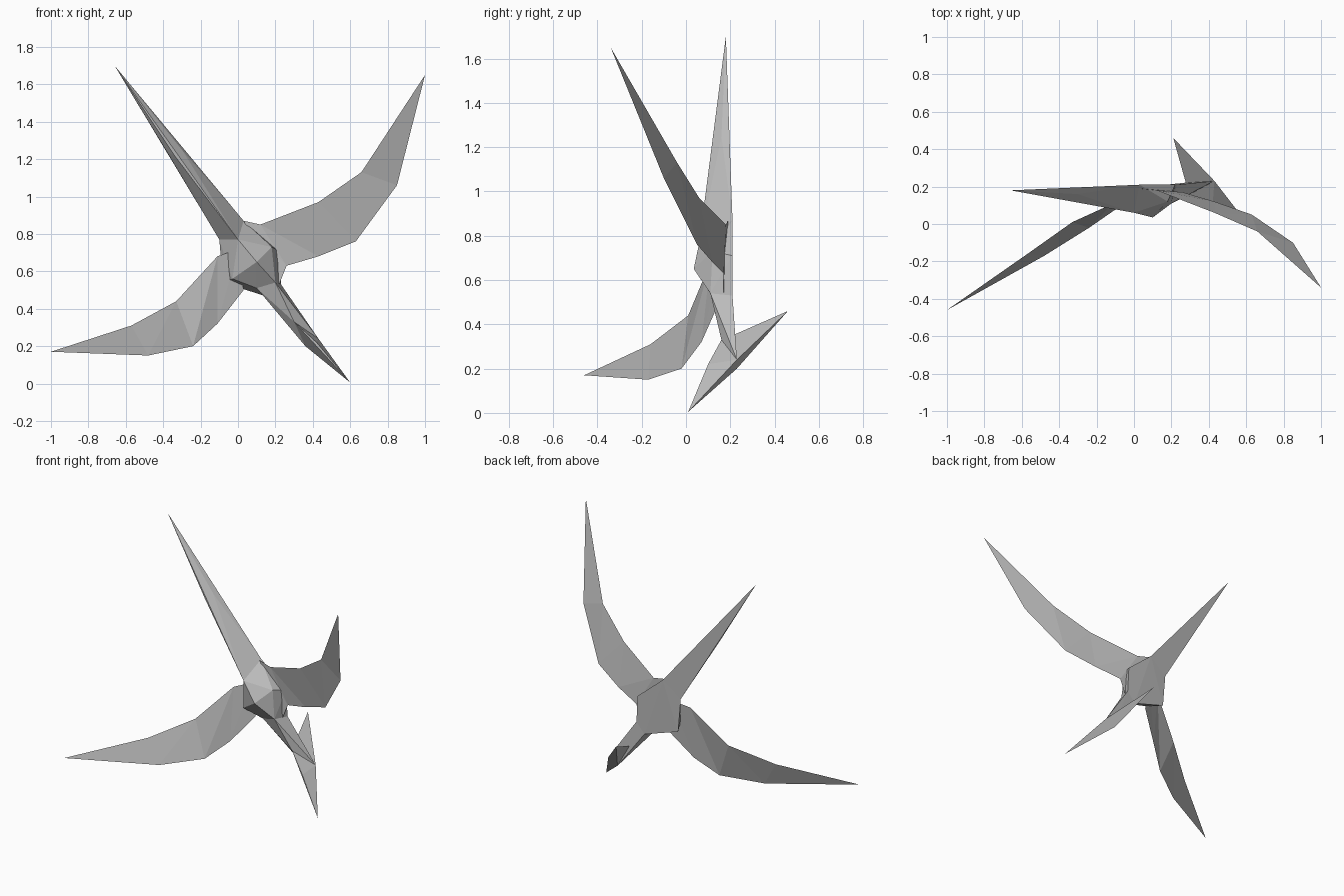
import bpy
import bmesh

cube = bpy.data.objects.get("Cube")
if cube:
    bpy.data.objects.remove(cube, do_unlink=True)

# Single plain grey for the whole bird
GREY = (0.5, 0.5, 0.5, 1.0)
grey = bpy.data.materials.new("plain grey")
grey.use_nodes = True
grey.diffuse_color = GREY
grey.node_tree.nodes["Principled BSDF"].inputs["Base Color"].default_value = GREY


def finish(name, bm):
    mesh = bpy.data.meshes.new(name)
    bm.to_mesh(mesh)
    bm.free()
    mesh.materials.append(grey)
    obj = bpy.data.objects.new(name, mesh)
    bpy.context.collection.objects.link(obj)
    return obj


def hull(name, points):
    """Faceted convex solid around a few corner points."""
    bm = bmesh.new()
    for p in points:
        bm.verts.new(p)
    result = bmesh.ops.convex_hull(bm, input=bm.verts[:])
    spare = [g for g in set(result["geom_interior"] + result["geom_unused"])
             if isinstance(g, bmesh.types.BMVert)]
    bmesh.ops.delete(bm, geom=spare, context='VERTS')
    bmesh.ops.recalc_face_normals(bm, faces=bm.faces[:])
    return finish(name, bm)


def wing(name, upper, lower, tip):
    """Thin sheet between an upper and a lower edge, closing in a pointed tip."""
    bm = bmesh.new()
    up = [bm.verts.new(p) for p in upper]
    low = [bm.verts.new(p) for p in lower]
    end = bm.verts.new(tip)
    for i in range(len(up) - 1):
        bm.faces.new((up[i], low[i], low[i + 1]))
        bm.faces.new((up[i], low[i + 1], up[i + 1]))
    bm.faces.new((up[-1], low[-1], end))
    bmesh.ops.recalc_face_normals(bm, faces=bm.faces[:])
    bm.normal_update()
    if bm.faces[:][0].normal.y > 0:
        bmesh.ops.reverse_faces(bm, faces=bm.faces[:])
    return finish(name, bm)


# Shared corners where the parts meet
shoulder_left, shoulder_right = (0.03, 0.21, 0.87), (-0.10, 0.20, 0.77)
throat = (0.0, 0.06, 0.77)
rump_left, rump_right = (0.23, 0.21, 0.53), (0.17, 0.21, 0.46)
belly_rear, belly_side = (0.20, 0.11, 0.54), (0.10, 0.13, 0.51)
tail_ridge, tail_keel = (0.43, 0.23, 0.24), (0.36, 0.23, 0.20)
tail_front, tail_back = (0.30, 0.16, 0.33), (0.29, 0.21, 0.33)

# Body with a flat back and a faceted belly
hull("body", [shoulder_left, shoulder_right, throat, rump_left, rump_right,
              belly_rear, belly_side, (0.22, 0.21, 0.71), (-0.08, 0.20, 0.54),
              (0.10, 0.035, 0.65), (0.18, 0.12, 0.73), (-0.03, 0.10, 0.56)])

# Long pointed neck and beak
hull("beak", [(-0.66, 0.18, 1.70), (-0.30, 0.16, 1.25), (-0.38, 0.165, 1.24),
              (-0.34, 0.125, 1.22), shoulder_left, shoulder_right, throat])

# Tail stem and its two pointed feathers
hull("tail_stem", [rump_left, rump_right, belly_rear, belly_side,
                   tail_front, tail_back, tail_ridge, tail_keel])
hull("tail_feather_front", [(0.60, 0.01, 0.005), (0.42, 0.10, 0.22),
                            tail_ridge, tail_keel, tail_front])
hull("tail_feather_back", [(0.21, 0.46, 0.46), (0.28, 0.21, 0.35),
                           tail_ridge, tail_keel, tail_back])

# Wings, each a folded sheet rooted inside the body
wing("left_wing",
     [(0.03, 0.19, 0.87), (0.12, 0.18, 0.85), (0.43, 0.06, 0.97), (0.66, -0.04, 1.13)],
     [(0.22, 0.17, 0.53), (0.26, 0.17, 0.63), (0.43, 0.12, 0.68), (0.63, 0.05, 0.76),
      ][:3] + [(0.63, 0.05, 0.76)],
     (0.85, -0.10, 1.06))
wing("left_wing_tip", [(0.66, -0.04, 1.13)], [(0.85, -0.10, 1.06)], (1.0, -0.34, 1.65))
wing("right_wing",
     [(0.0, 0.16, 0.72), (-0.11, 0.11, 0.68), (-0.33, 0.01, 0.44), (-0.57, -0.16, 0.31)],
     [(0.03, 0.15, 0.50), (-0.11, 0.07, 0.32), (-0.24, -0.02, 0.20), (-0.48, -0.17, 0.15)],
     (-1.0, -0.46, 0.17))
